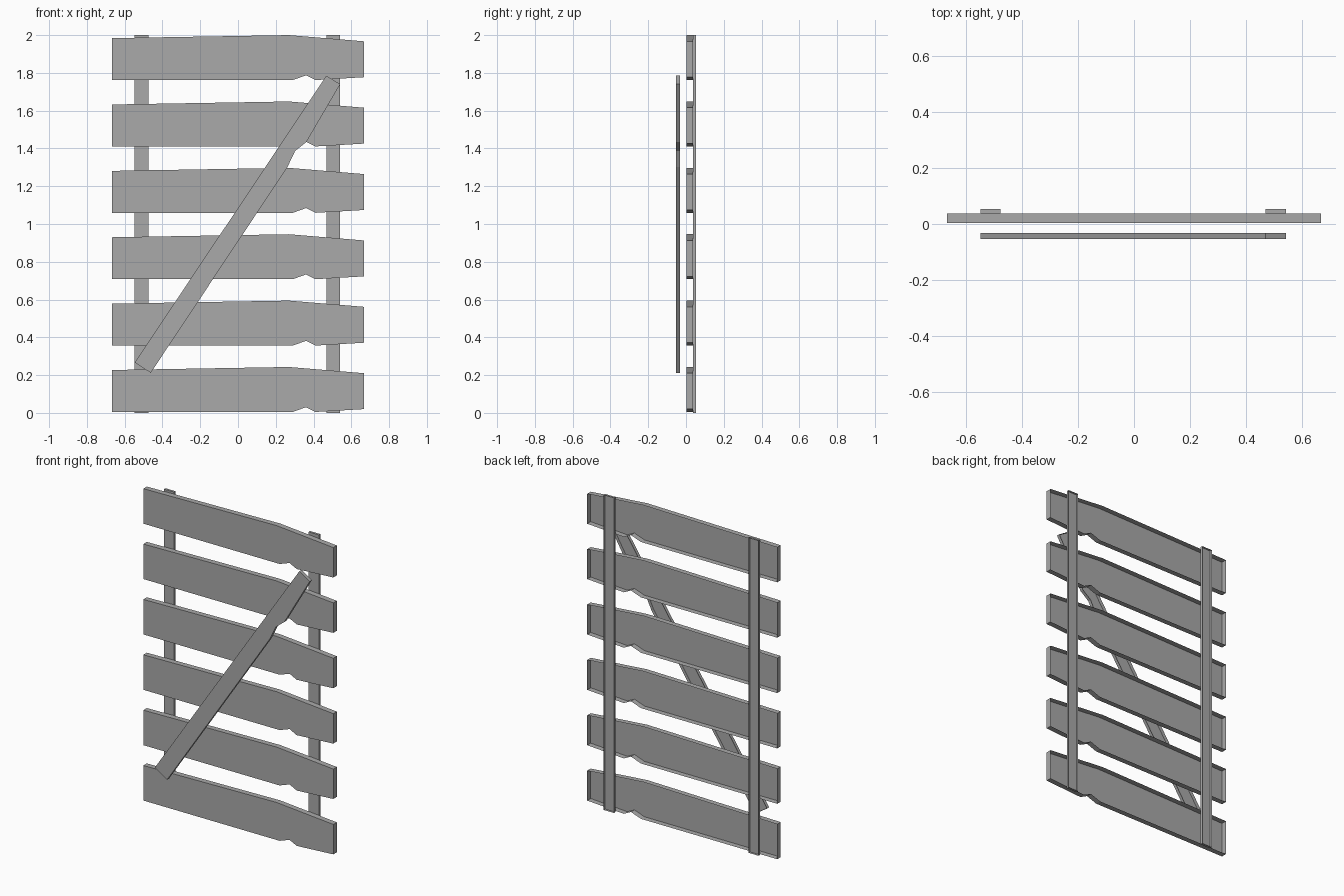
import bpy
import bmesh

if "Cube" in bpy.data.objects:
    bpy.data.objects.remove(bpy.data.objects["Cube"])

wood = bpy.data.materials.new("grey_wood")
wood.diffuse_color = (0.4, 0.4, 0.4, 1)
wood.use_nodes = True
wood.node_tree.nodes["Principled BSDF"].inputs["Base Color"].default_value = wood.diffuse_color


def board(name, outline, y_front, y_back, z_shift=0.0):
    """Board with a front face and edge walls, hollow at the back.
    The outline is (x, z), counter-clockwise as seen from the front."""
    bm = bmesh.new()
    front = [bm.verts.new((x, y_front, z + z_shift)) for x, z in outline]
    back = [bm.verts.new((x, y_back, z + z_shift)) for x, z in outline]
    bm.faces.new(front)
    n = len(front)
    for i in range(n):
        j = (i + 1) % n
        bm.faces.new((front[j], front[i], back[i], back[j]))
    mesh = bpy.data.meshes.new(name)
    bm.to_mesh(mesh)
    bm.free()
    mesh.materials.append(wood)
    obj = bpy.data.objects.new(name, mesh)
    bpy.context.collection.objects.link(obj)
    return obj


# Six horizontal planks with a chipped lower edge and a tapered end
plank = [(-0.667, 0.005), (0.29, 0.005), (0.36, 0.03), (0.41, 0.005),
         (0.667, 0.02), (0.667, 0.21), (0.27, 0.243), (-0.667, 0.227)]
for i in range(6):
    board(f"plank_{i + 1}", plank, 0.003, 0.038, i * 0.3514)

# Two upright battens behind the planks
for name, x0, x1 in (("left_batten", -0.547, -0.475),
                     ("right_batten", 0.469, 0.541)):
    board(name, [(x0, 0), (x1, 0), (x1, 2), (x0, 2)], 0.038, 0.053)

# Diagonal brace in front, with a nick on its lower edge
brace = [(-0.547, 0.267), (-0.462, 0.212), (0.262, 1.302), (0.302, 1.386),
         (0.362, 1.434), (0.541, 1.74), (0.468, 1.785)]
board("diagonal_brace", brace, -0.053, -0.032)
